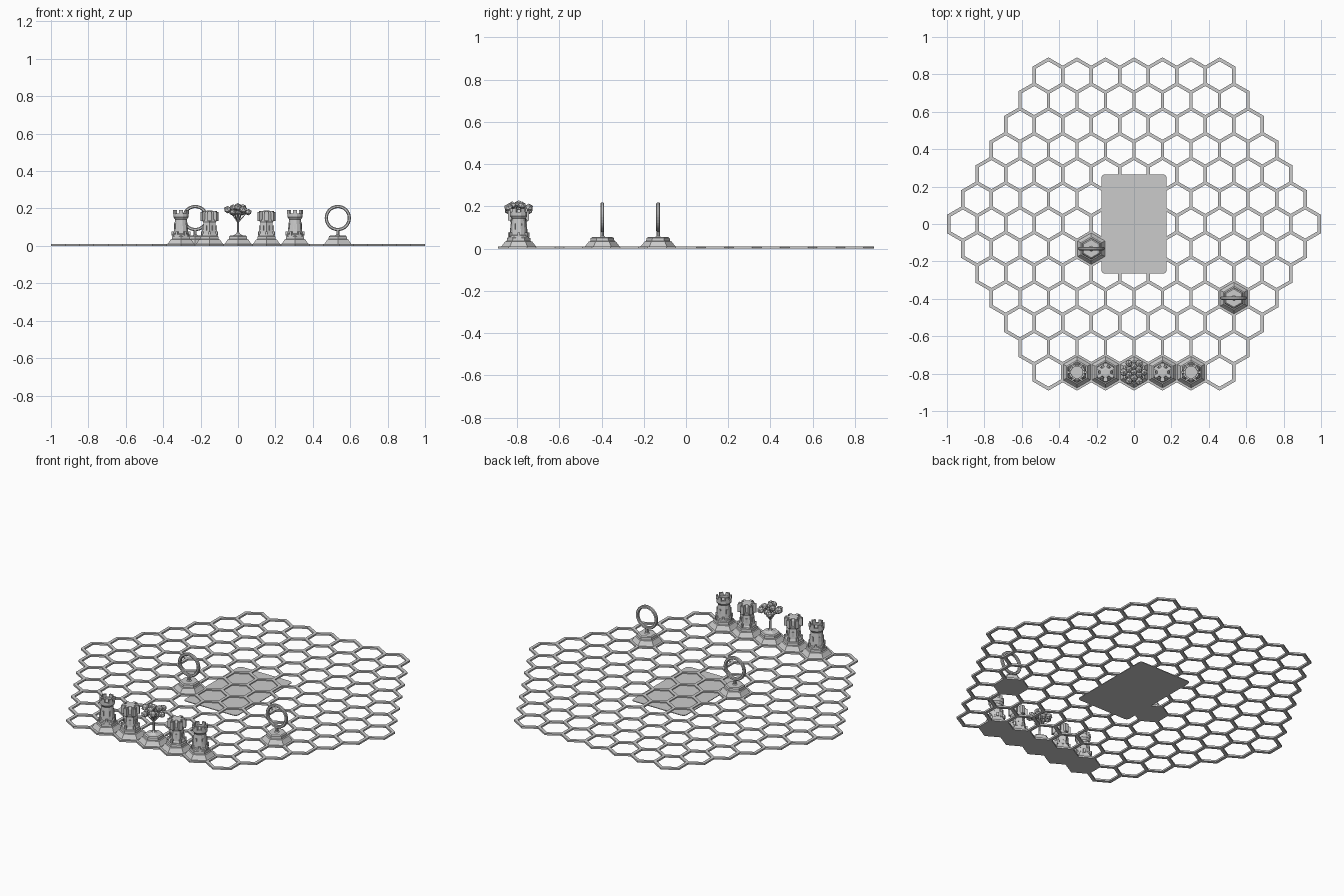
import bpy, bmesh, random
from math import sin, cos, pi, sqrt, radians
from mathutils import Vector, Matrix

if "Cube" in bpy.data.objects:
    bpy.data.objects.remove(bpy.data.objects["Cube"])

random.seed(4)
W = 0.018                      # width of the grid bars
P = (2 - W) / 13               # cell pitch
ROW = P * sqrt(3) / 2          # row spacing
R = P / sqrt(3)                # cell corner radius


def finish(bm, name, loc=(0, 0, 0)):
    bmesh.ops.recalc_face_normals(bm, faces=bm.faces)
    me = bpy.data.meshes.new(name)
    bm.to_mesh(me)
    bm.free()
    ob = bpy.data.objects.new(name, me)
    ob.location = loc
    bpy.context.collection.objects.link(ob)
    return ob


def lathe(bm, profile, sides, phase=0.0):
    """Stack of polygon rings from (radius, z) pairs, capped at both ends."""
    rings = [[bm.verts.new((r * cos(phase + 2 * pi * i / sides),
                            r * sin(phase + 2 * pi * i / sides), z))
              for i in range(sides)] for r, z in profile]
    for a, b in zip(rings, rings[1:]):
        for i in range(sides):
            j = (i + 1) % sides
            bm.faces.new((a[i], a[j], b[j], b[i]))
    bm.faces.new(rings[0][::-1])
    bm.faces.new(rings[-1])


def around(bm, n, radius, z, size, phase=0.0):
    """n boxes spaced round the z axis; size = radial, tangential, height."""
    for i in range(n):
        m = (Matrix.Rotation(phase + 2 * pi * i / n, 4, 'Z')
             @ Matrix.Translation((radius, 0, z)) @ Matrix.Diagonal((*size, 1)))
        bmesh.ops.create_cube(bm, size=1, matrix=m)


def rod(bm, a, b, r1, r2, sides=6):
    a, b = Vector(a), Vector(b)
    d = b - a
    m = Matrix.Translation((a + b) / 2) @ d.to_track_quat('Z', 'Y').to_matrix().to_4x4()
    bmesh.ops.create_cone(bm, cap_ends=True, segments=sides, radius1=r1,
                          radius2=r2, depth=d.length, matrix=m)


def base(bm):
    lathe(bm, [(0.084, 0), (0.084, 0.010), (0.078, 0.016), (0.064, 0.034),
               (0.057, 0.036), (0.055, 0.050), (0.048, 0.055)], 6, pi / 6)


# hexagonal grid frame
bm = bmesh.new()
for row in range(-6, 7):
    n = 13 - abs(row)
    for c in range(n):
        x = (c - (n - 1) / 2) * P
        bm.faces.new([bm.verts.new((x + R * sin(-k * pi / 3),
                                    row * ROW + R * cos(k * pi / 3), 0)) for k in range(6)])
bmesh.ops.remove_doubles(bm, verts=bm.verts, dist=0.002)
moves = {}
for v in bm.verts:
    ns = []
    for e in v.link_edges:
        if e.is_boundary:
            d = (e.verts[1].co - e.verts[0].co).normalized()
            nrm = Vector((d.y, -d.x, 0))
            mid = (e.verts[0].co + e.verts[1].co) / 2
            if nrm.dot(mid - e.link_faces[0].calc_center_median()) < 0:
                nrm.negate()
            ns.append(nrm)
    if len(ns) == 2:
        moves[v] = (ns[0] + ns[1]) / (1 + ns[0].dot(ns[1])) * W / 2
cells = bm.faces[:]
bmesh.ops.inset_individual(bm, faces=cells, thickness=W / 2, use_even_offset=True)
for v, d in moves.items():
    v.co += d
bmesh.ops.delete(bm, geom=cells, context='FACES')
ext = bmesh.ops.extrude_face_region(bm, geom=bm.faces[:], use_keep_orig=True)
for g in ext['geom']:
    if isinstance(g, bmesh.types.BMVert):
        g.co.z = 0.010
finish(bm, "hex_grid")

# flat centre panel with rounded corners
bm = bmesh.new()
pts = []
for q, (sx, sy) in enumerate(((1, 1), (-1, 1), (-1, -1), (1, -1))):
    for k in range(5):
        a = q * pi / 2 + k * pi / 8
        pts.append((sx * 0.155 + 0.02 * cos(a), sy * 0.245 + 0.02 * sin(a)))
lo = [bm.verts.new((x, y, 0)) for x, y in pts]
hi = [bm.verts.new((x, y, 0.004)) for x, y in pts]
bm.faces.new(lo[::-1])
bm.faces.new(hi)
for i in range(len(pts)):
    j = (i + 1) % len(pts)
    bm.faces.new((lo[i], lo[j], hi[j], hi[i]))
finish(bm, "centre_panel")


# battlement tower: round tapered body, hollow crown, merlons
def round_tower(name, loc):
    bm = bmesh.new()
    base(bm)
    lathe(bm, [(0.048, 0.05), (0.046, 0.062), (0.041, 0.066), (0.033, 0.142),
               (0.042, 0.154), (0.042, 0.174), (0.032, 0.174), (0.032, 0.162)], 12, pi / 12)
    around(bm, 6, 0.037, 0.181, (0.010, 0.022, 0.020), pi / 6)
    around(bm, 6, 0.0355, 0.105, (0.008, 0.007, 0.028), pi / 6)
    around(bm, 6, 0.044, 0.066, (0.012, 0.012, 0.022))
    finish(bm, name, loc)


# lantern tower: six-sided body, overhanging ribbed head, tapered cap
def lantern_tower(name, loc):
    bm = bmesh.new()
    base(bm)
    lathe(bm, [(0.050, 0.05), (0.048, 0.062), (0.044, 0.066), (0.037, 0.122),
               (0.043, 0.134), (0.043, 0.140), (0.037, 0.142), (0.037, 0.172),
               (0.030, 0.186), (0.018, 0.188)], 6, pi / 6)
    around(bm, 6, 0.041, 0.157, (0.018, 0.020, 0.046), pi / 6)
    around(bm, 6, 0.034, 0.181, (0.018, 0.016, 0.010), pi / 6)
    around(bm, 6, 0.035, 0.095, (0.008, 0.010, 0.026))
    around(bm, 6, 0.045, 0.066, (0.012, 0.010, 0.022), pi / 6)
    finish(bm, name, loc)


# tree: mound, trunk, branches, faceted leaf clumps
def tree(name, loc):
    bm = bmesh.new()
    base(bm)
    lathe(bm, [(0.036, 0.053), (0.014, 0.064), (0.006, 0.075)], 6, pi / 6)
    rod(bm, (0, 0, 0.06), (0, 0, 0.20), 0.007, 0.004)
    spots = [(0, 0, 0.212)]
    for i in range(6):
        a = pi / 3 * i
        spots.append((0.055 * cos(a), 0.055 * sin(a), 0.180 + 0.014 * (i % 2)))
        a += pi / 6
        spots.append((0.030 * cos(a), 0.030 * sin(a), 0.205 - 0.025 * (i % 2)))
    for s in spots:
        if s[0] or s[1]:
            rod(bm, (0, 0, 0.125), (s[0] * 0.9, s[1] * 0.9, s[2]), 0.004, 0.002, 5)
        m = (Matrix.Translation(s) @ Matrix.Rotation(random.uniform(0, pi), 4, 'Z')
             @ Matrix.Diagonal((1, 1, 0.9, 1)))
        bmesh.ops.create_icosphere(bm, subdivisions=1,
                                   radius=random.uniform(0.019, 0.023), matrix=m)
    finish(bm, name, loc)


# ring marker: base, short post, upright ring with square section
def ring_marker(name, loc):
    bm = bmesh.new()
    base(bm)
    lathe(bm, [(0.016, 0.053), (0.008, 0.060), (0.008, 0.084)], 8)
    n, zc = 32, 0.149
    sect = [(0.070, -0.005), (0.070, 0.005), (0.066, 0.009), (0.057, 0.009),
            (0.053, 0.005), (0.053, -0.005), (0.057, -0.009), (0.066, -0.009)]
    loops = [[bm.verts.new((r * cos(2 * pi * i / n), y, zc + r * sin(2 * pi * i / n)))
              for r, y in sect] for i in range(n)]
    for i in range(n):
        a, b = loops[i], loops[(i + 1) % n]
        for k in range(8):
            m = (k + 1) % 8
            bm.faces.new((a[k], a[m], b[m], b[k]))
    finish(bm, name, loc)


# pieces on the front row and two markers on the board
front = -6 * ROW
for s, side in ((-1, "left"), (1, "right")):
    round_tower(f"battlement_tower_{side}", (s * 2 * P, front, 0))
    lantern_tower(f"lantern_tower_{side}", (s * P, front, 0))
tree("tree_piece", (0, front, 0))
ring_marker("ring_marker_left", (-1.5 * P, -ROW, 0))
ring_marker("ring_marker_right", (3.5 * P, -3 * ROW, 0))
